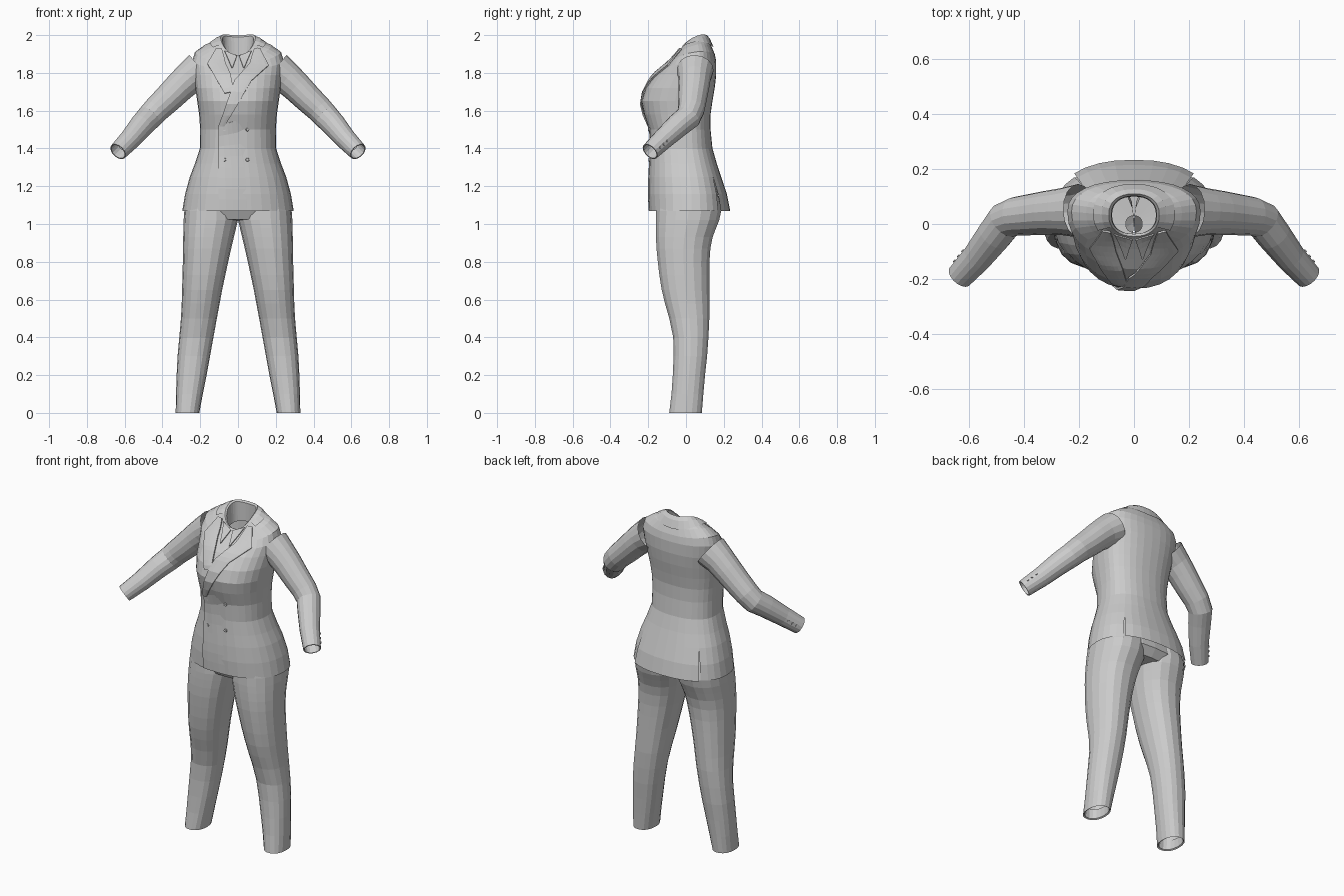
import bpy, bmesh
from math import sin, cos, pi, radians, copysign
from mathutils import Vector
from mathutils.bvhtree import BVHTree

if "Cube" in bpy.data.objects:
    bpy.data.objects.remove(bpy.data.objects["Cube"])


def finish(bm, name, mirror=False):
    bmesh.ops.recalc_face_normals(bm, faces=bm.faces)
    me = bpy.data.meshes.new(name)
    bm.to_mesh(me)
    bm.free()
    ob = bpy.data.objects.new(name, me)
    bpy.context.collection.objects.link(ob)
    if mirror:
        ob.modifiers.new("mirror", 'MIRROR').use_mirror_merge = False
    return ob


def bridge(bm, rings, closed=True):
    """Quads between successive vertex rings, indexed by (ring, column)."""
    faces = {}
    n = len(rings[0])
    for j in range(len(rings) - 1):
        for i in range(n if closed else n - 1):
            k = (i + 1) % n
            faces[j, i] = bm.faces.new((rings[j][i], rings[j][k], rings[j + 1][k], rings[j + 1][i]))
    return faces


def loft(bm, rows, n, a0=0.0, span=2 * pi, p=0.87):
    """Rows: z front, z side, z back, x centre, half width, y front, y back, y of widest point."""
    closed = span > 6.28
    rings = []
    for zf, zs, zb, cx, hx, yf, yb, yc in rows:
        ring = []
        for i in range(n):
            a = a0 + span * i / (n if closed else n - 1)
            c, s = cos(a), sin(a)
            x = cx + hx * copysign(abs(c) ** p, c)
            y = yc + (yb - yc if s > 0 else yc - yf) * copysign(abs(s) ** p, s)
            z = zs + (zb - zf) / 2 * s + ((zb + zf) / 2 - zs) * s * s
            ring.append(bm.verts.new((x, y, z)))
        rings.append(ring)
    return rings, bridge(bm, rings, closed)


def level(z, hx, yf, yb, yc=0.02, cx=0.0):
    return (z, z, z, cx, hx, yf, yb, yc)


# Jacket body: hem, waist, bust, sloping shoulders, neck rim and inside of the neck
body_rows = [
    level(1.07, .295, -.195, .220, .03), level(1.16, .280, -.200, .208, .03),
    level(1.25, .255, -.198, .186, .02), level(1.32, .228, -.194, .163, .01),
    level(1.40, .202, -.190, .140, .0), level(1.50, .200, -.195, .130, .0),
    level(1.58, .206, -.222, .130, .0), level(1.65, .216, -.236, .140, .0),
    level(1.72, .226, -.214, .152, .01), level(1.79, .235, -.165, .160, .03),
    (1.82, 1.86, 1.86, 0, .243, -.128, .160, .045),
    (1.85, 1.91, 1.90, 0, .228, -.092, .152, .045),
    (1.868, 1.945, 1.94, 0, .175, -.072, .135, .04),
    (1.885, 1.965, 1.97, 0, .118, -.054, .120, .035),
    (1.895, 1.985, 2.00, 0, .092, -.045, .110, .033),
    (1.890, 1.978, 1.99, 0, .083, -.036, .102, .033),
    (1.82, 1.86, 1.88, 0, .080, -.036, .100, .033),
]
bm = bmesh.new()
rings, faces = loft(bm, body_rows, 32)
# Two back vents: open the side-back seams and lift the panel between them
back = [faces[j, i] for j in (0, 1) for i in range(4, 12)]
slits = [bm.edges.get((rings[j][c], rings[j + 1][c])) for j in (0, 1) for c in (4, 12)]
bmesh.ops.split_edges(bm, edges=slits)
for v in {v for f in back for v in f.verts if v.co.z < 1.2}:
    v.co.y += .014 if v.co.z < 1.1 else .008
body = finish(bm, "jacket_body")
tree = BVHTree.FromPolygons([v.co.copy() for v in body.data.vertices],
                            [tuple(f.vertices) for f in body.data.polygons])


def on_front(x, z):
    """Point and outward normal on the front of the jacket."""
    loc, nor, _, _ = tree.ray_cast(Vector((x, -1, z)), Vector((0, 1, 0)))
    if loc is None:
        return Vector((x, -.03, z)), Vector((0, -1, 0))
    return loc, (nor if nor.y < 0 else -nor)


def patch(name, left, right, off=(.006, .006), thick=.008, cols=6, steps=4):
    """Cloth piece laid on the jacket front between two (x, z) edges."""
    bm = bmesh.new()
    rows = []
    for s in range((len(left) - 1) * steps + 1):
        j = min(s // steps, len(left) - 2)
        f = s / steps - j
        a = Vector(left[j]).lerp(Vector(left[j + 1]), f)
        b = Vector(right[j]).lerp(Vector(right[j + 1]), f)
        row = []
        for i in range(cols + 1):
            q = a.lerp(b, i / cols)
            loc, nor = on_front(q.x, q.y)
            row.append(bm.verts.new(loc + nor * (off[0] + (off[1] - off[0]) * i / cols)))
        rows.append(row)
    bridge(bm, rows, False)
    ob = finish(bm, name)
    mod = ob.modifiers.new("cloth", 'SOLIDIFY')
    mod.thickness, mod.offset = thick, 0


# Wrapped front edge, lapels and shirt collar points
patch("front_overlap", [(-.10, 1.073), (-.102, 1.3), (-.10, 1.52)],
      [(.12, 1.073), (.10, 1.3), (.03, 1.56)], off=(.004, -.007), thick=.007)
patch("left_lapel", [(-.115, 1.925), (-.16, 1.845), (-.12, 1.775), (-.07, 1.69)],
      [(-.085, 1.925), (-.065, 1.845), (-.04, 1.79), (-.02, 1.70)])
patch("right_lapel", [(.085, 1.925), (.06, 1.84), (-.018, 1.755), (-.10, 1.52)],
      [(.115, 1.925), (.16, 1.835), (.07, 1.755), (-.07, 1.52)], off=(.010, .007))
for side, s in (("left", -1), ("right", 1)):
    patch(side + "_shirt_collar", [(s * .072, 1.915), (s * .034, 1.825)],
          [(s * .006, 1.885), (s * .029, 1.822)], cols=3, thick=.006)

# Jacket collar folded round the back of the neck
bm = bmesh.new()
loft(bm, [(1.895, 1.985, 2.00, 0, .093, -.046, .111, .033),
          (1.892, 1.978, 1.98, 0, .118, -.060, .127, .035),
          (1.880, 1.962, 1.935, 0, .150, -.075, .146, .038)], 17, radians(-30), radians(240))
finish(bm, "jacket_collar")

# Sleeves: bent tube with a turned-in cuff
path = [(.20, .048, 1.815, .098), (.262, .045, 1.77, .086), (.31, .042, 1.725, .081),
        (.37, .035, 1.665, .076), (.43, .028, 1.608, .071), (.47, .012, 1.565, .068),
        (.51, -.042, 1.522, .064), (.57, -.12, 1.45, .056), (.635, -.19, 1.383, .049)]
pts = [Vector(q[:3]) for q in path]
frames = []
for i, q in enumerate(path):
    t = (pts[min(i + 1, len(pts) - 1)] - pts[max(i - 1, 0)]).normalized()
    frames.append((pts[i], t, q[3]))
frames += [(pts[-1], t, .043), (pts[-1] - t * .06, t, .043)]
bm = bmesh.new()
rings = []
for c, t, r in frames:
    u = (Vector((0, 1, 0)) - t * t.y).normalized()
    w = t.cross(u)
    rings.append([bm.verts.new(c + (u * cos(2 * pi * k / 16) + w * sin(2 * pi * k / 16)) * r)
                  for k in range(16)])
bridge(bm, rings)
finish(bm, "sleeve", True)


def button(name, loc, nor, r, mirror=False):
    bm = bmesh.new()
    bmesh.ops.create_cone(bm, cap_ends=True, segments=10, radius1=r, radius2=r * .8, depth=.008)
    rot = nor.to_track_quat('Z', 'Y')
    for v in bm.verts:
        v.co = rot @ v.co + loc
    finish(bm, name, mirror)


# Buttons on the double-breasted front and the cuffs
for z in (1.50, 1.34):
    for x in (-.07, .05):
        loc, nor = on_front(x, z)
        button("front_button", loc + nor * .005, nor, .010)
for f in (.2, .45, .7):
    d = Vector((.75, .65, .05)).normalized()
    button("cuff_button", pts[-2].lerp(pts[-1], f) + d * (.056 - .007 * f), d, .007, True)

# Trouser legs: z, inner x, outer x, front y, back y (first row is the turned-in hem)
leg = [(.06, .215, .320, -.078, .078), (.005, .213, .322, -.082, .078),
       (.0, .205, .330, -.09, .085), (.1, .186, .328, -.078, .093), (.2, .166, .325, -.071, .102),
       (.3, .148, .320, -.067, .113), (.4, .130, .311, -.069, .120), (.5, .112, .302, -.090, .125),
       (.58, .097, .298, -.113, .125), (.65, .084, .296, -.130, .125), (.73, .067, .294, -.143, .125),
       (.8, .052, .292, -.151, .126), (.87, .036, .291, -.158, .131), (.93, .022, .290, -.161, .143),
       (.98, .010, .289, -.162, .162), (1.02, .0, .288, -.162, .178), (1.07, .0, .284, -.160, .189),
       (1.25, .0, .230, -.150, .150)]
bm = bmesh.new()
loft(bm, [level(z, (xo - xi) / 2, yf, yb, (yf + yb) / 2, (xi + xo) / 2)
          for z, xi, xo, yf, yb in leg], 18, p=.9)
finish(bm, "trouser_leg", True)

# Trouser seat bridging the two legs under the jacket
bm = bmesh.new()
loft(bm, [level(1.018, .03, -.03, .03, .0), level(1.025, .22, -.135, .15, .01),
          level(1.07, .28, -.157, .187, .01), level(1.25, .23, -.15, .15, .01)], 24)
finish(bm, "trouser_seat")
